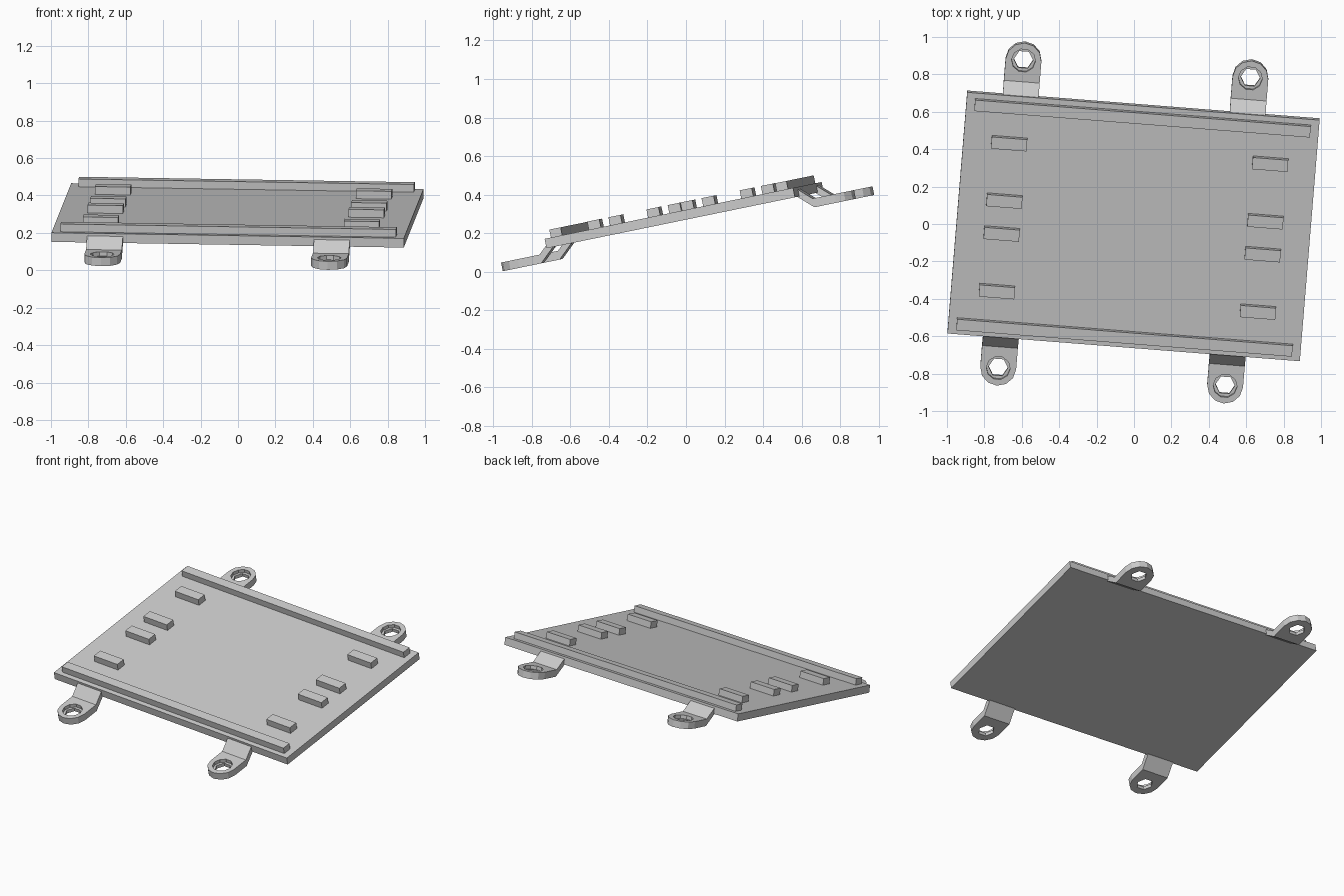
import bpy, bmesh, math
from mathutils import Matrix, Vector

if "Cube" in bpy.data.objects:
    bpy.data.objects.remove(bpy.data.objects["Cube"], do_unlink=True)

grey = bpy.data.materials.new("plain_grey")
grey.use_nodes = True
grey.diffuse_color = (0.6, 0.6, 0.6, 1)
grey.node_tree.nodes["Principled BSDF"].inputs["Base Color"].default_value = (0.6, 0.6, 0.6, 1)

# Pose of the panel: origin is the middle of its upper face
pose = (Matrix.Translation((-0.0025, -0.015, 0.318))
        @ Matrix.Rotation(math.radians(11.6), 4, "X")
        @ Matrix.Rotation(math.radians(-4.6), 4, "Z"))


def add_object(name, bm, matrix):
    bmesh.ops.recalc_face_normals(bm, faces=bm.faces)
    mesh = bpy.data.meshes.new(name)
    bm.to_mesh(mesh)
    bm.free()
    mesh.materials.append(grey)
    obj = bpy.data.objects.new(name, mesh)
    bpy.context.collection.objects.link(obj)
    obj.matrix_world = matrix
    return obj


def add_box(name, size, centre):
    bm = bmesh.new()
    bmesh.ops.create_cube(bm, size=1)
    bmesh.ops.scale(bm, vec=size, verts=bm.verts)
    return add_object(name, bm, pose @ Matrix.Translation(centre))


def add_cutter(name, radius, sides, bottom, matrix):
    bm = bmesh.new()
    bmesh.ops.create_cone(bm, cap_ends=True, segments=sides, radius1=radius,
                          radius2=radius, depth=0.2)
    bmesh.ops.rotate(bm, matrix=Matrix.Rotation(math.pi / 2, 3, "Z"), verts=bm.verts)
    bmesh.ops.translate(bm, vec=(0, 0, bottom + 0.1), verts=bm.verts)
    cutter = add_object(name, bm, matrix)
    cutter.hide_render = True
    return cutter


TAB_R, TAB_T, TAB_DROP, BEND = 0.096, 0.046, 0.075, -0.116


def add_tab(name, matrix):
    # Flat rounded lug with its hole at the origin
    bm = bmesh.new()
    outline = [(TAB_R * math.cos(i * math.pi / 6), TAB_R * math.sin(i * math.pi / 6))
               for i in range(7)]
    outline += [(-TAB_R, BEND), (TAB_R, BEND)]
    top = bm.faces.new([bm.verts.new((x, y, 0)) for x, y in outline])
    lower = bmesh.ops.extrude_face_region(bm, geom=[top], use_keep_orig=True)["geom"]
    bmesh.ops.translate(bm, vec=(0, 0, -TAB_T),
                        verts=[v for v in lower if isinstance(v, bmesh.types.BMVert)])
    # Sloping arm pulled from the straight end up to the panel edge
    end = min(bm.faces, key=lambda f: f.calc_center_median().y)
    arm = bmesh.ops.extrude_discrete_faces(bm, faces=[end])["faces"][0]
    bmesh.ops.translate(bm, vec=(0, -0.076, 0.07), verts=arm.verts)
    tab = add_object(name, bm, matrix)

    # Stepped hole
    cutters = [add_cutter(name + "_bore", 0.052, 6, -0.1, matrix),
               add_cutter(name + "_recess", 0.064, 10, -TAB_T / 2, matrix)]
    bpy.context.view_layer.update()
    for cutter in cutters:
        mod = tab.modifiers.new(cutter.name, "BOOLEAN")
        mod.operation = "DIFFERENCE"
        mod.solver = "EXACT"
        mod.object = cutter
    bpy.context.view_layer.objects.active = tab
    for mod in list(tab.modifiers):
        bpy.ops.object.modifier_apply(modifier=mod.name)
    for cutter in cutters:
        bpy.data.objects.remove(cutter, do_unlink=True)


# Panel
add_box("panel", (1.89, 1.32, 0.05), (0, 0, -0.025))

# Long rails along the front and back edges
for side, y in (("front", -0.6), ("back", 0.6)):
    add_box(side + "_rail", (1.8, 0.06, 0.042), (0, y, 0.021))

# Short blocks in two columns
for side, x in (("right", -0.7), ("left", 0.7)):
    for i, y in enumerate((-0.405, -0.09, 0.09, 0.405)):
        add_box(f"{side}_block_{i + 1}", (0.19, 0.064, 0.043), (x, y, 0.0215))

# Mounting tabs
for side, x in (("right", -0.658), ("left", 0.559)):
    for end, y, turn in (("front", -0.842, math.pi), ("back", 0.842, 0)):
        add_tab(f"{end}_{side}_tab", pose @ Matrix.Translation((x, y, -TAB_DROP))
                @ Matrix.Rotation(turn, 4, "Z"))
